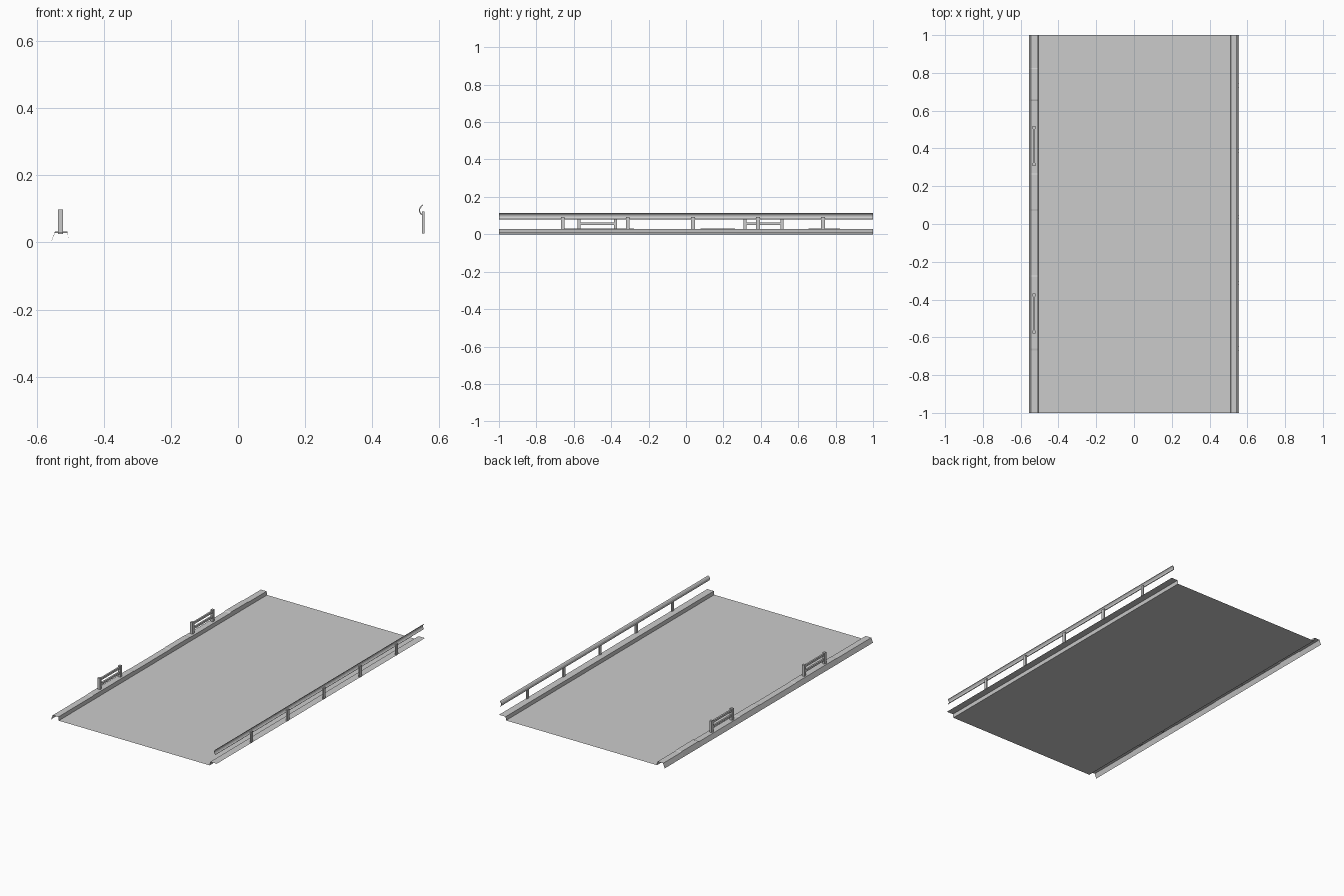
import bpy, bmesh
from mathutils import Matrix, Vector

if "Cube" in bpy.data.objects:
    bpy.data.objects.remove(bpy.data.objects["Cube"])

ROAD_Z, KERB_Z = 0.006, 0.028


def finish(name, bm):
    mesh = bpy.data.meshes.new(name)
    bm.to_mesh(mesh)
    bm.free()
    ob = bpy.data.objects.new(name, mesh)
    bpy.context.collection.objects.link(ob)
    return ob


def sheet(name, profile, stations=((-1, 0), (1, 0)), close=False):
    """Sweep an x/z profile along y; each station is (y, lift of points above the ground)."""
    bm = bmesh.new()
    rows = [[bm.verts.new((x, y, z + (lift if z > 0.02 else 0))) for x, z in profile]
            for y, lift in stations]
    n = len(profile)
    for a, b in zip(rows, rows[1:]):
        for i in range(n if close else n - 1):
            j = (i + 1) % n
            bm.faces.new((a[i], a[j], b[j], b[i]))
    if close:
        bm.faces.new(rows[0][::-1])
        bm.faces.new(rows[-1])
        bmesh.ops.recalc_face_normals(bm, faces=bm.faces)
    return finish(name, bm)


def boxes(name, spans):
    """Boxes given as (x0, x1, y0, y1, z0, z1)."""
    bm = bmesh.new()
    for x0, x1, y0, y1, z0, z1 in spans:
        m = Matrix.LocRotScale(Vector((x0 + x1, y0 + y1, z0 + z1)) / 2, None,
                               Vector((x1 - x0, y1 - y0, z1 - z0)))
        bmesh.ops.create_cube(bm, size=1, matrix=m)
    return finish(name, bm)


# Road deck
sheet("road_surface", [(0.51, ROAD_Z), (-0.505, ROAD_Z)][::-1])

# Left kerb: outer slope, walkway, inner face, with slightly lifted slabs
lifts = [(-1, 0), (-0.67, 0), (-0.66, 0.002), (-0.28, 0.002), (-0.27, 0),
         (0.07, 0), (0.08, 0.002), (0.26, 0.002), (0.27, 0),
         (0.65, 0), (0.66, 0.004), (0.82, 0.003), (0.825, 0), (1, 0)]
sheet("left_kerb", [(-0.557, 0), (-0.546, KERB_Z), (-0.508, KERB_Z), (-0.505, ROAD_Z)], lifts)

# Right kerb: inner face and flat walkway
sheet("right_kerb", [(0.51, ROAD_Z), (0.513, KERB_Z), (0.557, KERB_Z)])

# Guard rail: curved beam open to the outside
beam = [(0.551, 0.113), (0.545, 0.109), (0.540, 0.101), (0.540, 0.092), (0.543, 0.085), (0.549, 0.080),
        (0.551, 0.083), (0.546, 0.087), (0.543, 0.093), (0.543, 0.100), (0.547, 0.106), (0.551, 0.110)]
sheet("guard_rail_beam", beam, close=True)

# Guard rail posts
boxes("guard_rail_posts",
      [(0.548, 0.556, y - 0.01, y + 0.01, 0.026, 0.093)
       for y in (0.037 + 0.348 * i for i in range(-2, 3))])

# Small barriers on the left walkway
for side, (y0, y1) in {"front": (-0.581, -0.369), "back": (0.308, 0.52)}.items():
    boxes(side + "_barrier_posts",
          [(-0.537, -0.521, y, y + 0.016, 0.025, 0.098) for y in (y0, y1 - 0.016)])
    boxes(side + "_barrier_rails",
          [(-0.534, -0.524, y0 + 0.016, y1 - 0.016, z, z + 0.012) for z in (0.05, 0.08)])
